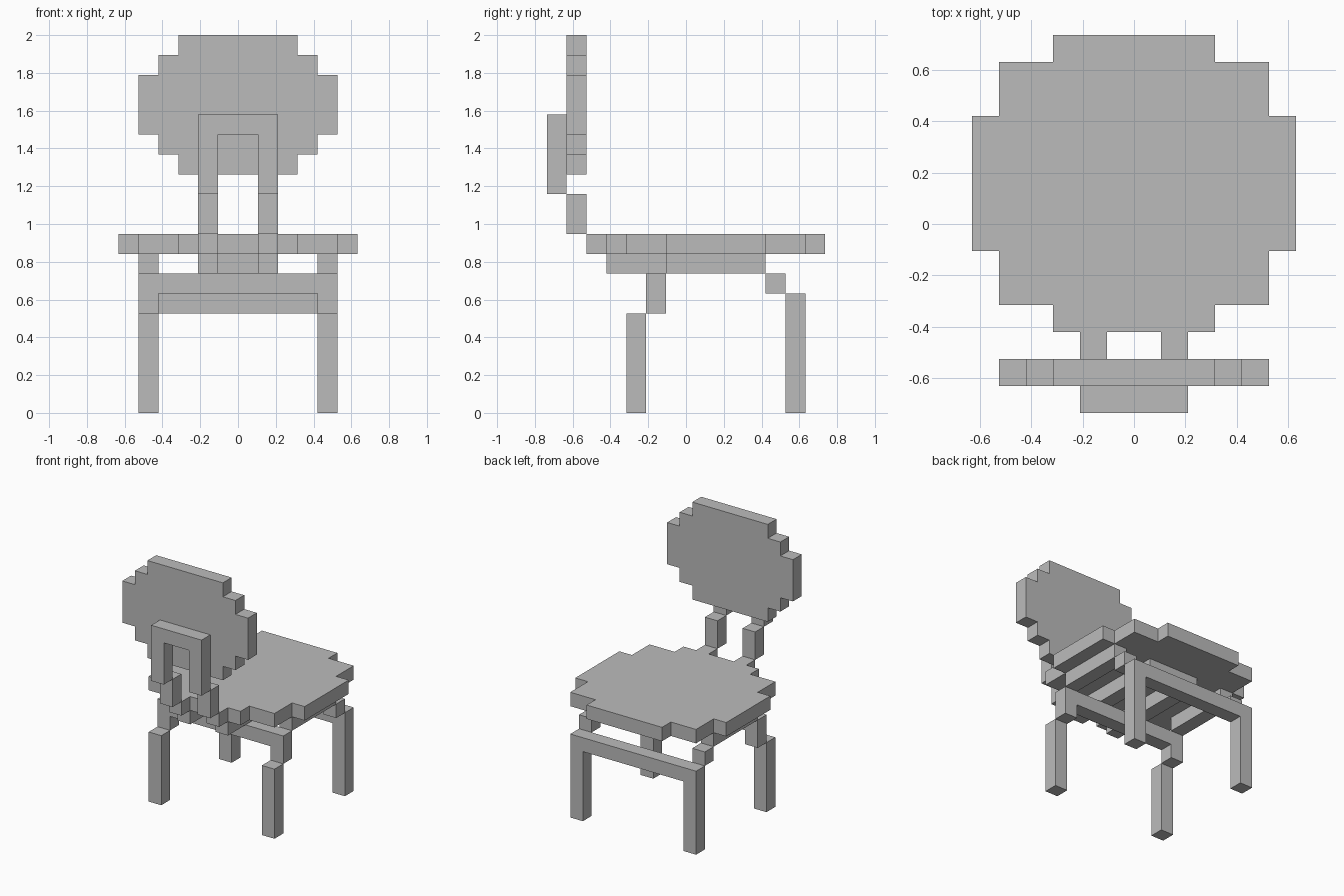
import bpy, bmesh

U = 2 / 19  # one block of the grid

cube = bpy.data.objects.get("Cube")
if cube:
    bpy.data.objects.remove(cube, do_unlink=True)

grey = bpy.data.materials.new("plain grey")
grey.use_nodes = True
grey.diffuse_color = (0.5, 0.5, 0.5, 1)
grey.node_tree.nodes["Principled BSDF"].inputs["Base Color"].default_value = grey.diffuse_color


def finish(name, bm):
    bmesh.ops.recalc_face_normals(bm, faces=bm.faces)
    mesh = bpy.data.meshes.new(name)
    bm.to_mesh(mesh)
    bm.free()
    mesh.materials.append(grey)
    bpy.context.collection.objects.link(bpy.data.objects.new(name, mesh))


def plate(name, half, start, flat=False):
    """Mirror a half outline in x and extrude it one block, lying flat or upright."""
    outline = half + [(-x, v) for x, v in reversed(half)]
    bm = bmesh.new()
    points = [(x, v, start) if flat else (x, start, v) for x, v in outline]
    face = bm.faces.new([bm.verts.new([c * U for c in p]) for p in points])
    side = bmesh.ops.extrude_face_region(bm, geom=[face])["geom"]
    verts = [g for g in side if isinstance(g, bmesh.types.BMVert)]
    bmesh.ops.translate(bm, verts=verts, vec=(0, 0, U) if flat else (0, U, 0))
    finish(name, bm)


def pair(name, inner, ys, zs):
    """One-block-wide bar on each side, from x = inner outwards."""
    for label, sign in (("left", 1), ("right", -1)):
        bm = bmesh.new()
        bmesh.ops.create_cube(bm, size=1)
        for v in bm.verts:
            v.co.x = sign * (inner + 0.5 + v.co.x) * U
            v.co.y = (ys[1] if v.co.y > 0 else ys[0]) * U
            v.co.z = (zs[1] if v.co.z > 0 else zs[0]) * U
        finish(f"{label}_{name}", bm)


def arch(inner, foot, top):
    """Half outline of an upside-down U, one block thick."""
    return [(inner, top - 1), (inner, foot), (inner + 1, foot), (inner + 1, top)]


# Stepped oval seat and backrest
plate("seat", [(3, -4), (3, -3), (5, -3), (5, -1), (6, -1), (6, 4),
               (5, 4), (5, 6), (3, 6), (3, 7)], 8, flat=True)
plate("backrest", [(3, 12), (3, 13), (4, 13), (4, 14), (5, 14), (5, 17),
                   (4, 17), (4, 18), (3, 18), (3, 19)], -6)

# Tube frame that carries the backrest and loops under the seat
plate("backrest_bracket", arch(1, 11, 15), -7)
pair("back_post", 1, (-6, -5), (9, 11))
pair("back_link", 1, (-5, -4), (8, 9))
plate("under_seat_loop", arch(1, -4, 4), 7, flat=True)

# Leg frames
pair("side_rail", 4, (-1, 4), (7, 8))
plate("front_leg_frame", arch(4, 5, 7), -2)
pair("front_leg", 4, (-3, -2), (0, 5))
pair("rear_leg_link", 4, (4, 5), (6, 7))
plate("rear_leg_frame", arch(4, 0, 6), 5)
